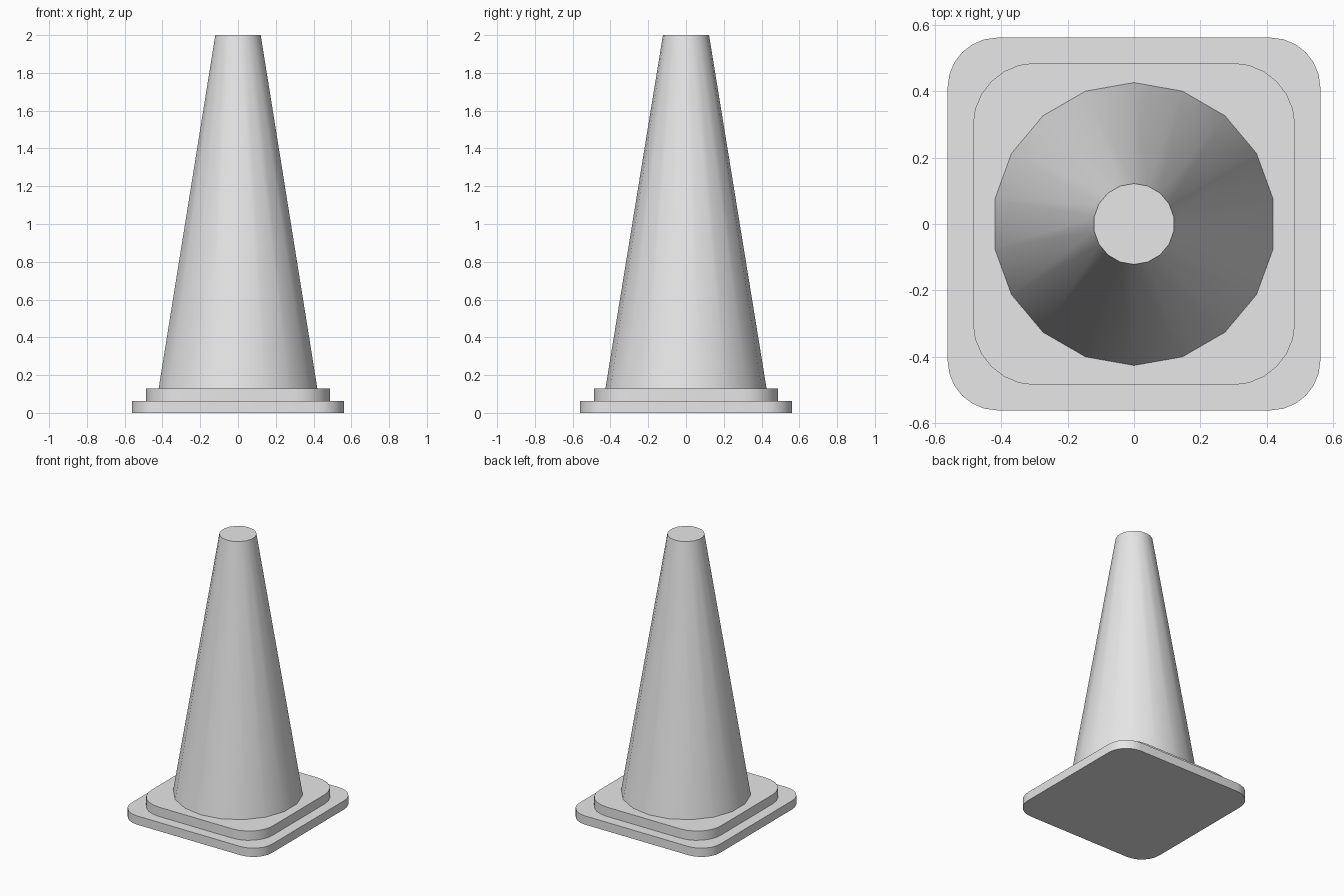
import bpy
import bmesh
from math import radians, sin, cos

cube = bpy.data.objects.get("Cube")
if cube:
    bpy.data.objects.remove(cube, do_unlink=True)

grey = bpy.data.materials.new("light_grey")
grey.use_nodes = True
grey.diffuse_color = (0.8, 0.8, 0.8, 1)
grey.node_tree.nodes["Principled BSDF"].inputs["Base Color"].default_value = (0.8, 0.8, 0.8, 1)


def finish(bm, name):
    """Turn a bmesh into a smooth-shaded object with sharp rims."""
    bmesh.ops.recalc_face_normals(bm, faces=bm.faces)
    mesh = bpy.data.meshes.new(name)
    bm.to_mesh(mesh)
    bm.free()
    mesh.materials.append(grey)
    obj = bpy.data.objects.new(name, mesh)
    bpy.context.collection.objects.link(obj)
    bpy.ops.object.select_all(action="DESELECT")
    obj.select_set(True)
    bpy.context.view_layer.objects.active = obj
    bpy.ops.object.shade_smooth_by_angle(angle=radians(30))
    return obj


def rounded_plate(name, half, radius, bottom, top, steps=6):
    """Square plate with rounded vertical corners."""
    bm = bmesh.new()
    inner = half - radius
    ring = []
    for quarter, (sx, sy) in enumerate([(1, 1), (-1, 1), (-1, -1), (1, -1)]):
        for i in range(steps + 1):
            a = radians(90 * (quarter + i / steps))
            ring.append(bm.verts.new((sx * inner + radius * cos(a),
                                      sy * inner + radius * sin(a), bottom)))
    face = bm.faces.new(ring)
    ext = bmesh.ops.extrude_face_region(bm, geom=[face], use_keep_orig=True)
    verts = [g for g in ext["geom"] if isinstance(g, bmesh.types.BMVert)]
    bmesh.ops.translate(bm, verts=verts, vec=(0, 0, top - bottom))
    return finish(bm, name)


# Stepped base
rounded_plate("lower_base", 0.562, 0.15, 0, 0.063)
rounded_plate("upper_base", 0.486, 0.19, 0.063, 0.13)

# Tapered body, sunk slightly into the base
bm = bmesh.new()
bmesh.ops.create_cone(bm, cap_ends=True, segments=18,
                      radius1=0.428, radius2=0.122, depth=1.88)
bmesh.ops.translate(bm, verts=bm.verts, vec=(0, 0, 1.06))
finish(bm, "cone_body")
